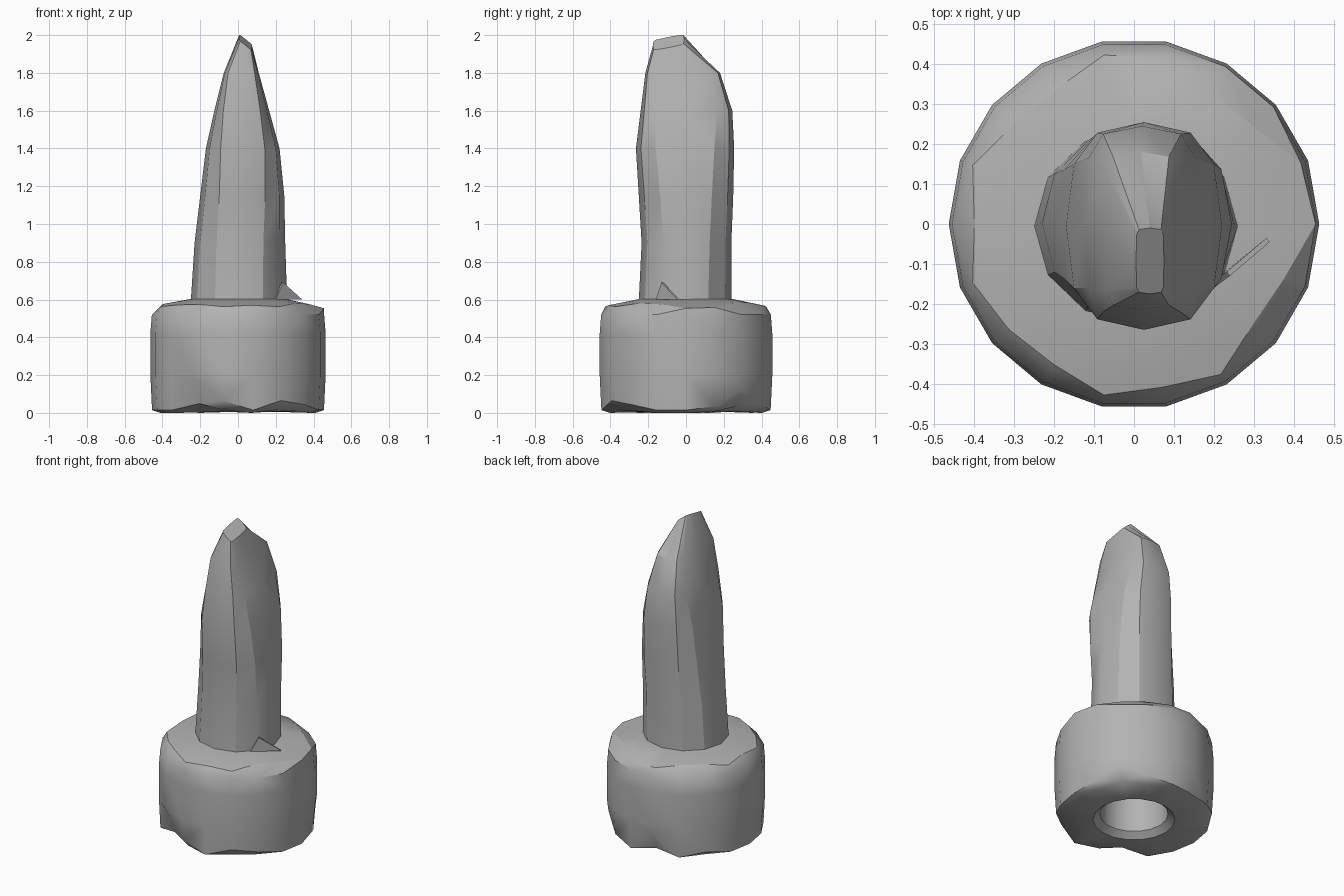
import bpy, bmesh, math

if "Cube" in bpy.data.objects:
    bpy.data.objects.remove(bpy.data.objects["Cube"], do_unlink=True)

grey = bpy.data.materials.new("plain_grey")
grey.use_nodes = True
grey.diffuse_color = (0.45, 0.45, 0.45, 1)
grey.node_tree.nodes["Principled BSDF"].inputs["Base Color"].default_value = (0.45, 0.45, 0.45, 1)


def loft(name, rings, angle):
    """Skin a stack of equal rings and close both ends."""
    bm = bmesh.new()
    loops = [[bm.verts.new(p) for p in ring] for ring in rings]
    n = len(loops[0])
    for a, b in zip(loops, loops[1:]):
        for i in range(n):
            j = (i + 1) % n
            bm.faces.new((a[i], a[j], b[j], b[i]))
    bm.faces.new(loops[0][::-1])
    bm.faces.new(loops[-1])
    bmesh.ops.triangulate(bm, faces=bm.faces[:])
    bmesh.ops.recalc_face_normals(bm, faces=bm.faces[:])
    mesh = bpy.data.meshes.new(name)
    bm.to_mesh(mesh)
    bm.free()
    mesh.materials.append(grey)
    obj = bpy.data.objects.new(name, mesh)
    bpy.context.collection.objects.link(obj)
    bpy.ops.object.select_all(action="DESELECT")
    obj.select_set(True)
    bpy.context.view_layer.objects.active = obj
    bpy.ops.object.shade_smooth_by_angle(angle=math.radians(angle))


# Round base: hollow underneath, chipped lower rim, roughly hewn upper rim
SIDES = 18
chips = {1: 0.02, 2: 0.11, 3: 0.03, 5: 0.13, 7: 0.03, 12: 0.165, 13: 0.05, 15: 0.05, 16: 0.03}
upper_rim = [0.455, 0.445, 0.385, 0.38, 0.42, 0.43, 0.39, 0.39, 0.43,
             0.4, 0.43, 0.41, 0.405, 0.435, 0.415, 0.435, 0.39, 0.4]
profile = [(0.19, 0.32), (0.2, 0.04), (0.24, 0.005), (0.41, 0), (0.455, 0.015),
           (0.464, 0.2), (0.464, 0.42), (0.456, 0.52), (None, 0.58), (0.25, 0.603)]
base_rings = []
for k, (radius, height) in enumerate(profile):
    ring = []
    for i in range(SIDES):
        a = math.tau * i / SIDES
        r, z = radius, height
        if r is None:
            r = upper_rim[i]
            z -= (r - 0.39) * 0.4
        elif k in (3, 4):
            z += chips.get(i, 0) * (1 if k == 4 else 0.3)
        ring.append((r * math.cos(a), r * math.sin(a), z))
    base_rings.append(ring)
loft("round_base", base_rings, 30)

# Upright blade: round foot, flat cheeks, tilted narrow tip (z, x range, y range, squareness)
sections = [(0.59, -0.25, 0.26, -0.25, 0.24, 2), (0.9, -0.23, 0.25, -0.235, 0.24, 2.1),
            (1.15, -0.2, 0.245, -0.25, 0.25, 2.3), (1.4, -0.17, 0.22, -0.265, 0.255, 2.7),
            (1.6, -0.125, 0.165, -0.24, 0.245, 3.5), (1.8, -0.075, 0.11, -0.215, 0.18, 5),
            (1.962, 0.005, 0.075, -0.175, -0.01, 6)]


def rounded(t, power):
    return math.copysign(abs(t) ** (2 / power), t)


blade_rings = []
for k, (z, x0, x1, y0, y1, p) in enumerate(sections):
    ring = []
    tilt = 1 if k == len(sections) - 1 else 0
    for i in range(12):
        a = math.tau * i / 12
        dx = (x1 - x0) / 2 * rounded(math.cos(a), p)
        dy = (y1 - y0) / 2 * rounded(math.sin(a), p)
        ring.append(((x0 + x1) / 2 + dx, (y0 + y1) / 2 + dy, z + tilt * (0.2 * dy - 0.8 * dx)))
    blade_rings.append(ring)
loft("upright_blade", blade_rings, 30)

# Thin splinter at the foot of the blade
splinter = [(0.2, -0.16, 0.6), (0.34, -0.045, 0.6), (0.24, -0.13, 0.69)]
loft("foot_splinter", [splinter, [(x - 0.008, y + 0.01, z) for x, y, z in splinter]], 30)
